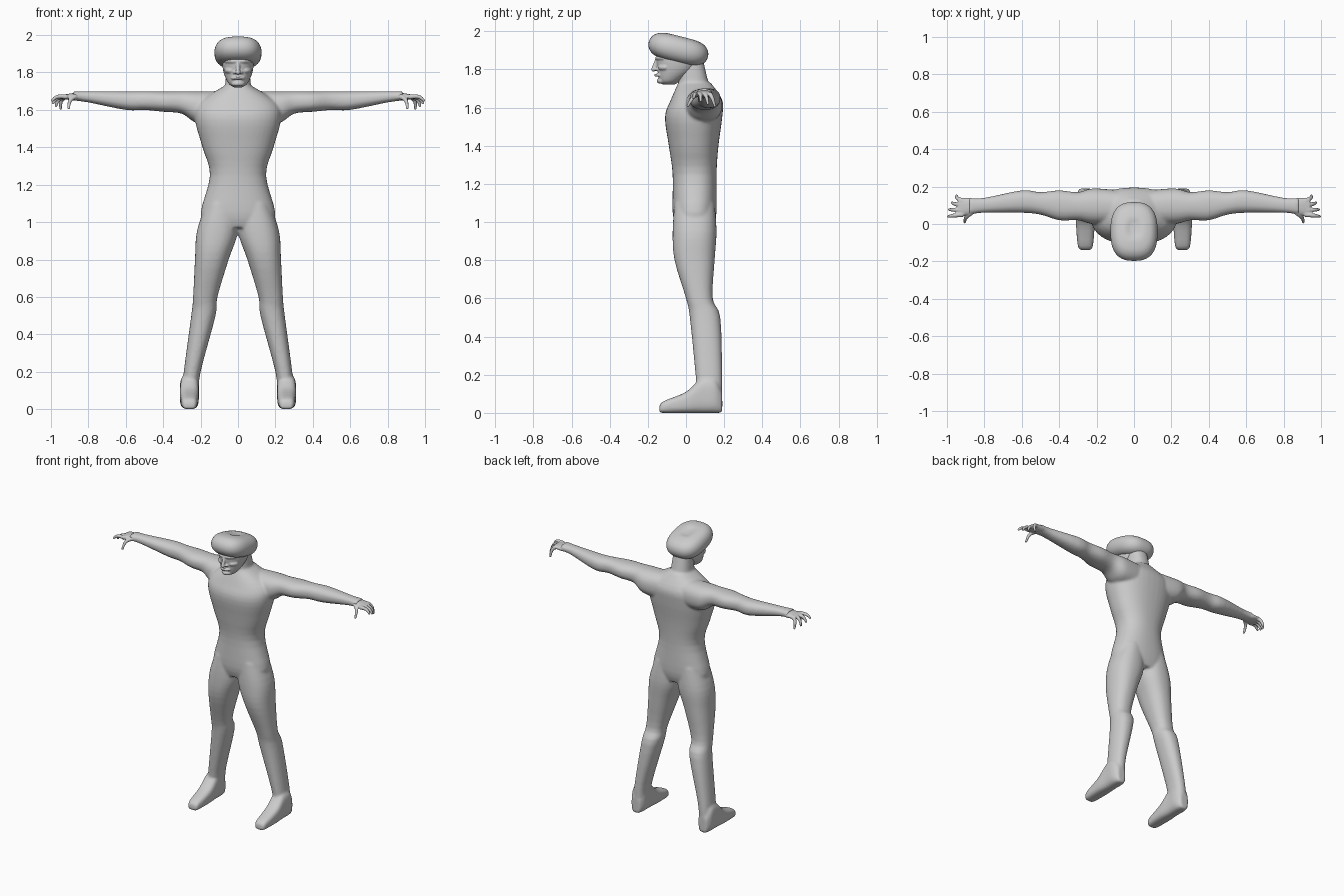
import bpy, bmesh, math
from mathutils import Matrix, Vector

cube = bpy.data.objects.get("Cube")
if cube:
    bpy.data.objects.remove(cube, do_unlink=True)

# Single clay grey for the whole figure
grey = bpy.data.materials.new("clay_grey")
grey.use_nodes = True
colour = (.6, .6, .6, 1)
grey.diffuse_color = colour
grey.node_tree.nodes["Principled BSDF"].inputs["Base Color"].default_value = colour

AXES = {
    "x": lambda t, a, b: Vector((t, a, b)),
    "y": lambda t, a, b: Vector((a, t, b)),
    "z": lambda t, a, b: Vector((a, b, t)),
}


def smooth_rows(rows, steps=4):
    """Catmull-Rom interpolation between the cross-sections."""
    padded = [rows[0]] + rows + [rows[-1]]
    result = []
    for before, start, end, after in zip(padded, padded[1:], padded[2:], padded[3:]):
        for step in range(steps):
            u = step / steps
            row = []
            for p, a, b, n in zip(before, start, end, after):
                leave, arrive = (b - p) / 2, (n - a) / 2
                bend = 3 * (b - a) - 2 * leave - arrive
                twist = 2 * (a - b) + leave + arrive
                row.append(a + u * (leave + u * (bend + u * twist)))
            result.append(row)
    return result + [rows[-1]]


def loft(bm, axis, rows, side=1, power=2.3, sides=40):
    """Closed skin through superellipses; row = position, low a, high a, low b, high b."""
    def bulge(value):
        return math.copysign(abs(value) ** (2 / power), value)

    rings = []
    for t, a_low, a_high, b_low, b_high in smooth_rows(rows):
        ring = []
        for i in range(sides):
            angle = math.tau * i / sides
            a = (a_low + a_high + bulge(math.cos(angle)) * (a_high - a_low)) / 2
            b = (b_low + b_high + bulge(math.sin(angle)) * (b_high - b_low)) / 2
            co = AXES[axis](t, a, b)
            co.x *= side
            ring.append(bm.verts.new(co))
        rings.append(ring)
    faces = [bm.faces.new(rings[0]), bm.faces.new(rings[-1])]
    for low, high in zip(rings, rings[1:]):
        for i in range(sides):
            j = (i + 1) % sides
            faces.append(bm.faces.new((low[i], low[j], high[j], high[i])))
    bmesh.ops.recalc_face_normals(bm, faces=faces)


def upright(*rows):
    """Symmetric sections given as height, half width, front, back."""
    return [(z, -width, width, front, back) for z, width, front, back in rows]


def strand(bm, start, end, thick, thin, bend=(0, 0, 0), side=1, beads=14):
    """Tapered, bowed chain of balls that the remesh fuses together."""
    for bead in range(beads):
        u = bead / (beads - 1)
        co = Vector(start).lerp(Vector(end), u) + Vector(bend) * math.sin(math.pi * u)
        co.x *= side
        bmesh.ops.create_icosphere(bm, subdivisions=2, radius=thick + (thin - thick) * u,
                                   matrix=Matrix.Translation(co))


def finish(name, bm, voxel=None):
    """Turn the parts into one object, fused and relaxed when a voxel size is given."""
    mesh = bpy.data.meshes.new(name)
    bm.to_mesh(mesh)
    bm.free()
    mesh.materials.append(grey)
    for polygon in mesh.polygons:
        polygon.use_smooth = True
    obj = bpy.data.objects.new(name, mesh)
    bpy.context.collection.objects.link(obj)
    if voxel:
        fuse = obj.modifiers.new("fuse", "REMESH")
        fuse.mode = "VOXEL"
        fuse.voxel_size = voxel
        fuse.use_smooth_shade = True
        relax = obj.modifiers.new("relax", "SMOOTH")
        relax.factor = .5
        relax.iterations = 6


# Torso and neck
body = bmesh.new()
loft(body, "z", upright(
    (.97, .17, -.05, .14), (1.05, .2, -.07, .16), (1.25, .15, -.07, .16), (1.4, .19, -.09, .17),
    (1.55, .23, -.11, .19), (1.64, .21, -.08, .19), (1.73, .07, -.04, .13)))
loft(body, "z", upright((1.6, .09, -.05, .15), (1.72, .07, -.04, .12), (1.85, .06, -.04, .09)))

# Legs splay outwards, with the calf set behind the knee
leg = [(1.1, .01, .17, -.06, .15), (.95, 0, .22, -.07, .16), (.8, .05, .23, -.06, .15),
       (.6, .11, .24, 0, .14), (.5, .12, .25, .02, .18), (.2, .2, .29, .05, .19),
       (.08, .21, .3, .06, .19)]

# Feet have a level sole and a sloping instep
foot = [(y, .26 - width, .26 + width, 0, height) for y, width, height in (
    (-.14, .02, .03), (-.12, .04, .06), (0, .05, .11), (.08, .05, .18), (.15, .05, .18),
    (.19, .03, .11))]

# Arms keep a level top edge and get thinner towards the wrist
shoulder_top = 1.7
arm = [(x, front, back, shoulder_top - depth, shoulder_top) for x, front, back, depth in (
    (.08, 0, .18, .18), (.22, 0, .19, .17), (.3, .02, .17, .12), (.4, .02, .18, .11),
    (.5, .05, .17, .1), (.6, .06, .18, .1), (.8, .06, .14, .06), (.88, .05, .14, .05))]
for side in (1, -1):
    loft(body, "z", leg, side)
    loft(body, "y", foot, side, power=3)
    loft(body, "x", arm, side)
finish("body", body, voxel=.008)

# Hands: flat palm with spread fingers that droop more towards the little finger
palm_height = 1.67
palm = [(x, front, back, palm_height - half, palm_height + half) for x, front, back, half in (
    (.83, .06, .13, .02), (.88, .05, .14, .02), (.94, .04, .14, .01))]
for side, label in ((1, "left"), (-1, "right")):
    hand = bmesh.new()
    loft(hand, "x", palm, side)
    for i in range(4):
        knuckle = (.92, .05 + .025 * i, palm_height)
        tip = (.993 - .005 * i * i, .04 + .037 * i, 1.65 - .014 * i)
        strand(hand, knuckle, tip, .014, .008, (.01, 0, .01), side)
    strand(hand, (.87, .06, palm_height), (.905, .01, 1.61), .014, .008, (.01, 0, .01), side)
    finish(label + "_hand", hand, voxel=.004)

# Head with nose, lips, chin, brows, cheeks and nostrils
head = bmesh.new()
loft(head, "z", upright(
    (1.72, .02, -.12, -.06), (1.74, .05, -.14, -.03), (1.8, .077, -.15, .05),
    (1.87, .085, -.155, .08), (1.92, .07, -.13, .06)), power=2.1)
strand(head, (0, -.15, 1.86), (0, -.17, 1.8), .009, .013)
strand(head, (-.03, -.14, 1.77), (.03, -.14, 1.77), .008, .008, (0, -.02, 0))
strand(head, (-.02, -.13, 1.74), (.02, -.13, 1.74), .014, .014, (0, -.01, 0))
for side in (1, -1):
    strand(head, (.01, -.15, 1.86), (.06, -.12, 1.86), .011, .011, (0, -.01, 0), side)
    strand(head, (.03, -.13, 1.81), (.06, -.11, 1.81), .014, .014, (0, -.01, 0), side)
    strand(head, (.01, -.16, 1.8), (.02, -.15, 1.8), .008, .008, side=side)
finish("head", head, voxel=.004)

# Rounded cap, tipped down towards the back, with a shallow dimple on top
sections = []
for step in range(-4, 5):
    angle = step * math.pi / 9
    swell = math.sqrt(math.cos(angle))
    sections.append((.07 * math.sin(angle), .126 * swell, -.16 * swell, .16 * swell))
sections.append((.062, .02, -.03, .03))
cap = bmesh.new()
loft(cap, "z", upright(*sections), power=2.6, sides=56)
cap.transform(Matrix.Translation((0, -.04, 1.905)) @ Matrix.Rotation(-.25, 4, "X"))
finish("cap", cap)
